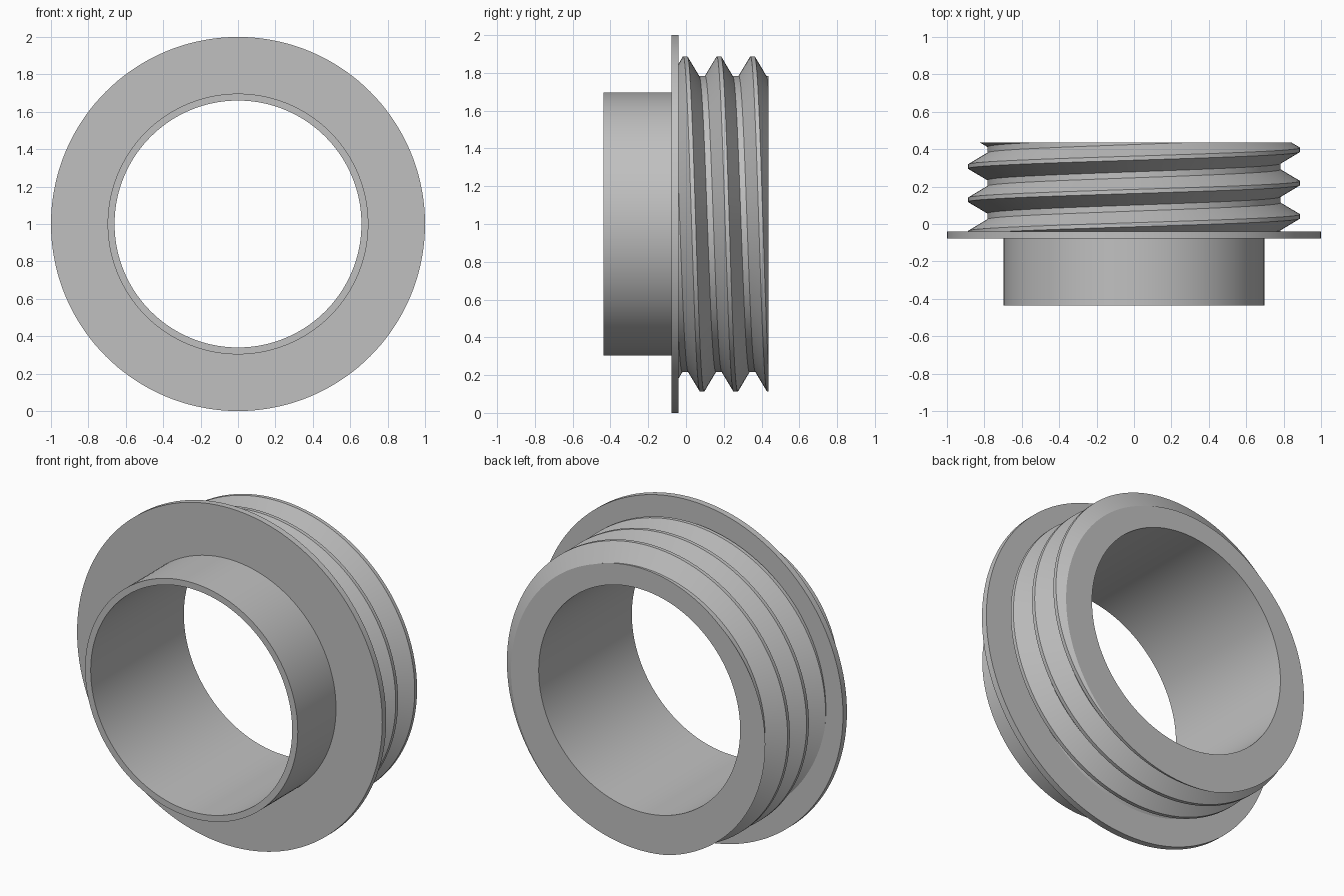
import bpy, bmesh
from math import sin, cos, tau, radians
from mathutils import Vector

SEGMENTS = 144
BORE, BACK = 0.66, 0.436
PITCH = 0.178

cube = bpy.data.objects.get("Cube")
if cube:
    bpy.data.objects.remove(cube, do_unlink=True)

grey = bpy.data.materials.new("plain grey")
grey.use_nodes = True
grey.diffuse_color = (0.53, 0.53, 0.53, 1)
grey.node_tree.nodes["Principled BSDF"].inputs["Base Color"].default_value = grey.diffuse_color


def sweep(profile, first_turn=0, last_turn=1, pitch=0.0):
    """Turn a (radius, y) profile about the y axis, advancing by pitch per turn."""
    bm = bmesh.new()
    rows = []
    for i in range(first_turn * SEGMENTS, last_turn * SEGMENTS + 1):
        turn = i / SEGMENTS
        a = tau * turn
        rows.append([bm.verts.new((r * sin(a), y + pitch * turn, 1 + r * cos(a)))
                     for r, y in profile])
    for low, high in zip(rows, rows[1:]):
        for j in range(len(profile) - 1):
            bm.faces.new((low[j], high[j], high[j + 1], low[j + 1]))
    bmesh.ops.remove_doubles(bm, verts=bm.verts[:], dist=1e-5)
    return bm


def finish(bm, name):
    mesh = bpy.data.meshes.new(name)
    bm.to_mesh(mesh)
    bm.free()
    mesh.materials.append(grey)
    obj = bpy.data.objects.new(name, mesh)
    bpy.context.collection.objects.link(obj)
    bpy.ops.object.select_all(action='DESELECT')
    obj.select_set(True)
    bpy.context.view_layer.objects.active = obj
    bpy.ops.object.shade_smooth_by_angle(angle=radians(30))


# Bore, plain front tube and flange
finish(sweep([(BORE, BACK), (BORE, -BACK), (0.697, -BACK), (0.697, -0.078),
              (1.0, -0.078), (1.0, -0.041), (0.75, -0.041)]), "flanged_tube")

# Helical thread, trimmed inside the flange and at the back
start = -0.015
thread = sweep([(0.888, start), (0.888, start + 0.022), (0.784, start + 0.084),
                (0.784, start + 0.116), (0.888, start + PITCH)], -2, 4, PITCH)
for y, side in ((BACK, 1), (-0.06, -1)):
    bmesh.ops.bisect_plane(thread, geom=thread.verts[:] + thread.edges[:] + thread.faces[:],
                           dist=1e-5, plane_co=(0, y, 0), plane_no=(0, side, 0),
                           clear_outer=True)

# Flat back face from the thread outline in to the bore
rim = [e for e in thread.edges if e.is_boundary
       and all(abs(v.co.y - BACK) < 1e-4 for v in e.verts)]
ring = bmesh.ops.extrude_edge_only(thread, edges=rim)["geom"]
for v in ring:
    if isinstance(v, bmesh.types.BMVert):
        radial = Vector((v.co.x, 0, v.co.z - 1)).normalized() * BORE
        v.co = (radial.x, BACK, 1 + radial.z)
thread.normal_update()
for f in ring:
    if isinstance(f, bmesh.types.BMFace) and f.normal.y < 0:
        f.normal_flip()
for f in thread.faces:
    if all(abs(v.co.y - BACK) < 1e-4 for v in f.verts) and f.normal.y < 0:
        f.normal_flip()
finish(thread, "screw_thread")
